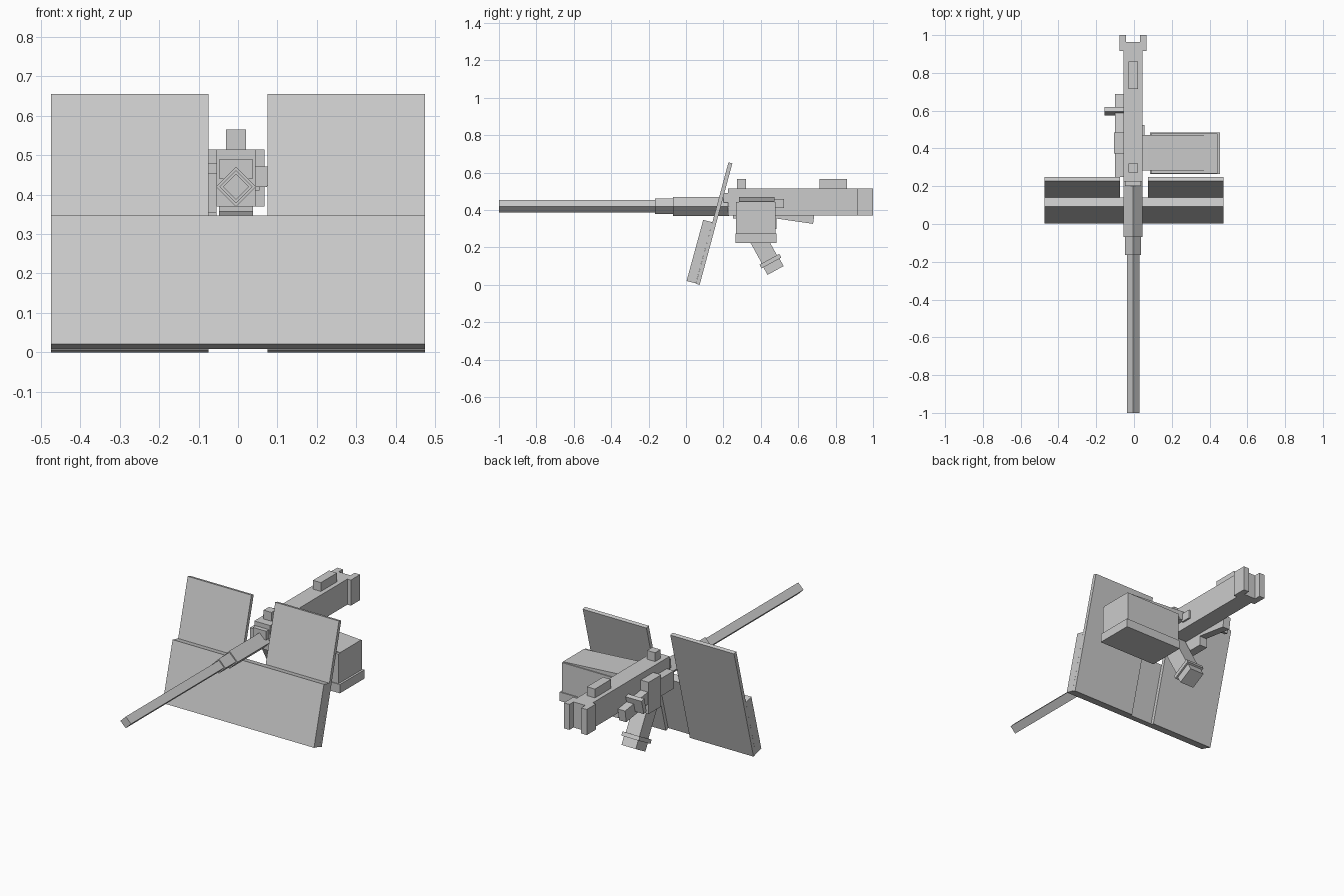
import bpy, bmesh, math
from mathutils import Vector

if "Cube" in bpy.data.objects:
    bpy.data.objects.remove(bpy.data.objects["Cube"])


def mesh_object(name, verts, faces):
    mesh = bpy.data.meshes.new(name)
    mesh.from_pydata(verts, [], faces)
    bm = bmesh.new()
    bm.from_mesh(mesh)
    bmesh.ops.recalc_face_normals(bm, faces=bm.faces)
    bm.to_mesh(mesh)
    bm.free()
    ob = bpy.data.objects.new(name, mesh)
    bpy.context.collection.objects.link(ob)
    return ob


def extrude(name, profile, axis, lo, hi):
    """Extrude a 2D profile along x (profile is y,z), y (x,z) or z (x,y)."""
    def point(p, t):
        co = list(p)
        co.insert(axis, t)
        return co
    n = len(profile)
    verts = [point(p, t) for t in (lo, hi) for p in profile]
    faces = [list(range(n)), list(range(n, 2 * n))]
    faces += [(i, (i + 1) % n, n + (i + 1) % n, n + i) for i in range(n)]
    return mesh_object(name, verts, faces)


def box(name, x, y, z):
    return extrude(name, [(y[0], z[0]), (y[1], z[0]), (y[1], z[1]), (y[0], z[1])], 0, *x)


def tilted_bar(name, start, end, width, x):
    """Bar in the y-z plane running between two centre points."""
    a, b = Vector(start), Vector(end)
    d = (b - a).normalized()
    n = Vector((-d.y, d.x)) * width / 2
    return extrude(name, [tuple(p) for p in (a + n, b + n, b - n, a - n)], 0, *x)


# Stepped four-sided barrel
CX, CZ = -0.005, 0.42
for name, r, y0, y1 in (("barrel", 0.033, -1.0, -0.165),
                        ("barrel_collar", 0.042, -0.165, -0.07),
                        ("barrel_sleeve", 0.051, -0.07, 0.23)):
    diamond = [(CX + r, CZ), (CX, CZ + r), (CX - r, CZ), (CX, CZ - r)]
    extrude(name, diamond, 1, y0, y1)

# Receiver with its front block and forked rear
box("receiver", (-0.055, 0.045), (0.225, 0.916), (0.37, 0.515))
box("receiver_nose", (-0.047, 0.037), (0.2, 0.225), (0.44, 0.49))
extrude("rear_fork", [(-0.077, 0.916), (0.067, 0.916), (0.067, 1.0), (0.032, 1.0),
                      (0.032, 0.963), (-0.042, 0.963), (-0.042, 1.0), (-0.077, 1.0)],
        2, 0.37, 0.515)

# Sights
for name, y0, y1 in (("front_sight", 0.272, 0.32), ("rear_sight", 0.715, 0.86)):
    box(name, (-0.03, 0.02), (y0, y1), (0.515, 0.565))

# Leaning shield: thick lower plate and two tall plates behind it
extrude("lower_shield", [(0.003, 0.021), (0.053, 0.008), (0.141, 0.335), (0.092, 0.347)],
        0, -0.475, 0.475)
for side, x in (("left", (-0.475, -0.075)), ("right", (0.075, 0.475))):
    extrude(side + "_shield", [(0.053, 0.006), (0.073, 0.0), (0.248, 0.65), (0.227, 0.655)], 0, *x)

# Ammunition box with base and sloping feed cover
box("ammo_box_base", (0.085, 0.455), (0.264, 0.484), (0.225, 0.275))
box("ammo_box", (0.09, 0.443), (0.268, 0.478), (0.275, 0.443))
extrude("feed_cover", [(0.045, 0.42), (0.073, 0.42), (0.09, 0.44), (0.443, 0.44),
                       (0.443, 0.446), (0.073, 0.471), (0.045, 0.471)], 1, 0.283, 0.472)
box("feed_lug", (0.045, 0.055), (0.465, 0.525), (0.41, 0.46))

# Slanted grip under the receiver
tilted_bar("grip", (0.312, 0.38), (0.455, 0.12), 0.092, (-0.048, 0.038))
tilted_bar("grip_flange", (0.446, 0.137), (0.457, 0.117), 0.12, (-0.06, 0.05))
tilted_bar("grip_cap", (0.457, 0.117), (0.479, 0.077), 0.098, (-0.05, 0.04))

# Cocking mechanism on the left side
tilted_bar("cocking_slide", (0.47, 0.391), (0.684, 0.36), 0.068, (-0.1, -0.055))
box("side_plate", (-0.105, -0.055), (0.372, 0.485), (0.30, 0.48))
box("side_bracket", (-0.1, -0.055), (0.25, 0.372), (0.355, 0.455))
tilted_bar("cocking_handle", (0.587, 0.36), (0.608, 0.44), 0.025, (-0.155, -0.055))
